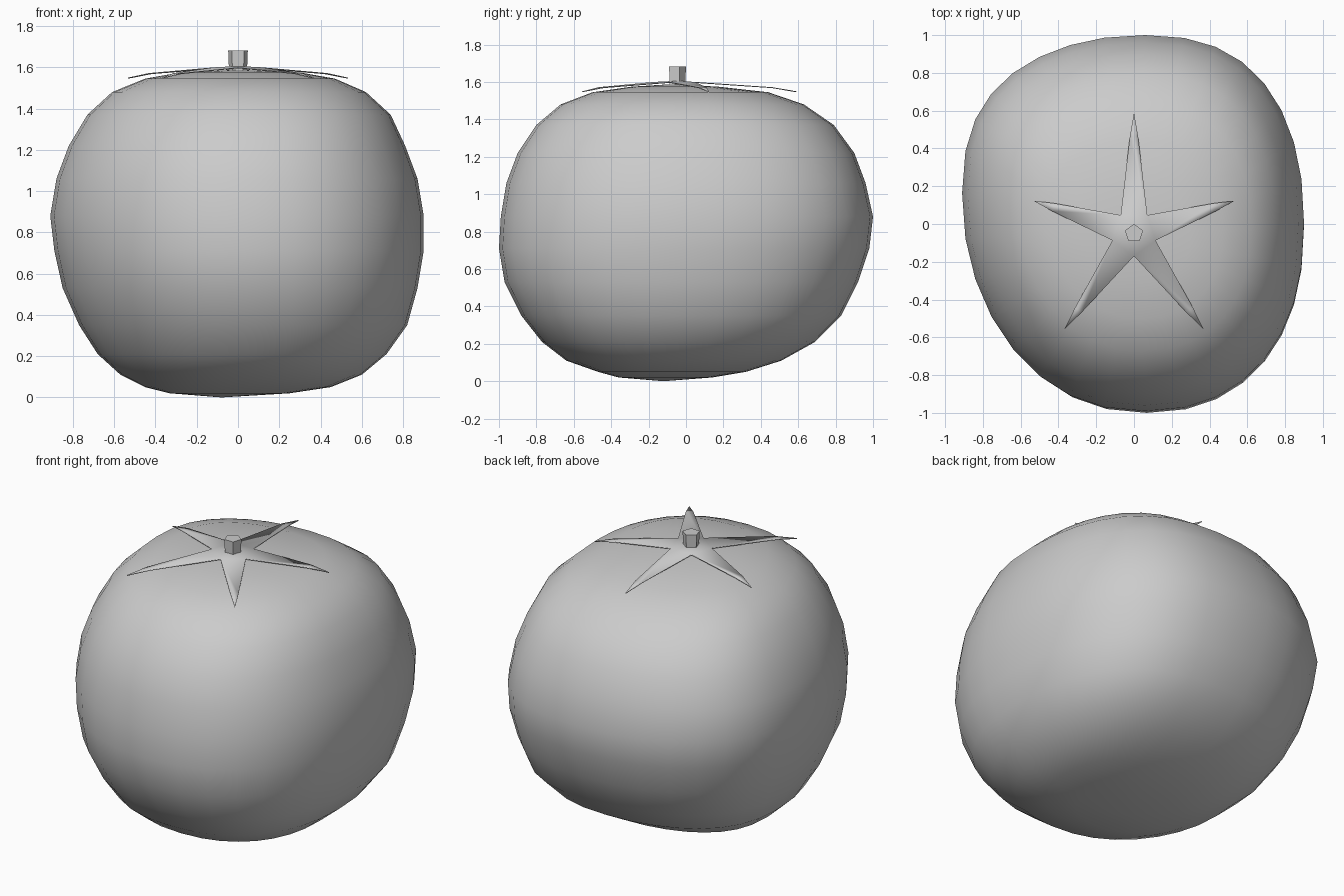
import bpy, bmesh, math
from mathutils import Vector

cube = bpy.data.objects.get("Cube")
if cube:
    bpy.data.objects.remove(cube, do_unlink=True)

grey = bpy.data.materials.new("plain grey")
grey.use_nodes = True
colour = (0.6, 0.6, 0.6, 1)
grey.diffuse_color = colour
grey.node_tree.nodes["Principled BSDF"].inputs["Base Color"].default_value = colour


def make_object(name, bm, smooth=False):
    bmesh.ops.recalc_face_normals(bm, faces=bm.faces)
    mesh = bpy.data.meshes.new(name)
    bm.to_mesh(mesh)
    bm.free()
    mesh.materials.append(grey)
    for poly in mesh.polygons:
        poly.use_smooth = smooth
    obj = bpy.data.objects.new(name, mesh)
    bpy.context.collection.objects.link(obj)
    return obj


def signed_power(value, power):
    return math.copysign(abs(value) ** power, value)


# Fruit: lopsided rings, each given as height, right, left, front, back
SEGMENTS = 32
rings = [
    (0.02, -0.33, 0.25, -0.36, 0.14),
    (0.05, -0.45, 0.45, -0.47, 0.32),
    (0.11, -0.57, 0.6, -0.64, 0.51),
    (0.21, -0.68, 0.72, -0.77, 0.69),
    (0.35, -0.77, 0.82, -0.88, 0.83),
    (0.53, -0.85, 0.87, -0.97, 0.92),
    (0.71, -0.89, 0.9, -1, 0.98),
    (0.88, -0.91, 0.9, -0.99, 1),
    (1.06, -0.88, 0.87, -0.96, 0.96),
    (1.22, -0.82, 0.81, -0.9, 0.9),
    (1.37, -0.73, 0.74, -0.8, 0.79),
    (1.48, -0.61, 0.62, -0.67, 0.63),
    (1.545, -0.45, 0.47, -0.5, 0.44),
    (1.575, -0.28, 0.3, -0.29, 0.17),
]
bm = bmesh.new()
loops = []
for z, right, left, front, back in rings:
    loop = []
    for i in range(SEGMENTS):
        angle = math.tau * i / SEGMENTS
        u = signed_power(math.cos(angle), 0.89)
        v = signed_power(math.sin(angle), 0.89)
        skew_x = u + 0.07 * (1 - u * u)
        skew_y = v + 0.08 * (1 - u) * (1 - v * v)
        x = (left + right) / 2 + skew_x * (left - right) / 2
        y = (back + front) / 2 + skew_y * (back - front) / 2
        loop.append(bm.verts.new((x, y, z)))
    loops.append(loop)
for low, high in zip(loops, loops[1:]):
    for i in range(SEGMENTS):
        j = (i + 1) % SEGMENTS
        bm.faces.new((low[i], low[j], high[j], high[i]))
for loop, pole in ((loops[0], (-0.08, -0.12, 0)), (loops[-1], (0, -0.08, 1.588))):
    tip = bm.verts.new(pole)
    for i in range(SEGMENTS):
        bm.faces.new((loop[i], loop[(i + 1) % SEGMENTS], tip))
make_object("fruit_body", bm, smooth=True)

# Leafy star: five slender sepals drooping from a small centre
CENTRE = Vector((0, -0.05, 0))


def polar(radius, angle, z, side=0):
    out = Vector((math.cos(angle), math.sin(angle), 0))
    across = Vector((-out.y, out.x, 0))
    return CENTRE + out * radius + across * side + Vector((0, 0, z))


bm = bmesh.new()
hub = bm.verts.new(polar(0, 0, 1.606))
angles = [math.pi / 2 + math.tau * i / 5 for i in range(5)]
notches = [bm.verts.new(polar(0.12, a + math.pi / 5, 1.6)) for a in angles]
for i, angle in enumerate(angles):
    reach = (0.64, 0.56, 0.625, 0.625, 0.56)[i]
    before, after = notches[i - 1], notches[i]
    mid_a = bm.verts.new(polar(reach * 0.8, angle, 1.572, -0.022))
    mid_b = bm.verts.new(polar(reach * 0.8, angle, 1.572, 0.022))
    tip = bm.verts.new(polar(reach, angle, 1.55))
    bm.faces.new((hub, before, after))
    bm.faces.new((before, mid_a, mid_b, after))
    bm.faces.new((mid_a, tip, mid_b))
sepals = make_object("sepal_star", bm, smooth=True)
thickness = sepals.modifiers.new("thickness", "SOLIDIFY")
thickness.thickness = 0.005

# Stem: short five-sided stub
bm = bmesh.new()
bottom = [bm.verts.new(polar(0.046, a, 1.585)) for a in angles]
top = [bm.verts.new(polar(0.05, a, 1.682)) for a in angles]
bm.faces.new(bottom)
bm.faces.new(top)
for i in range(5):
    j = (i + 1) % 5
    bm.faces.new((bottom[i], bottom[j], top[j], top[i]))
make_object("stem", bm)
